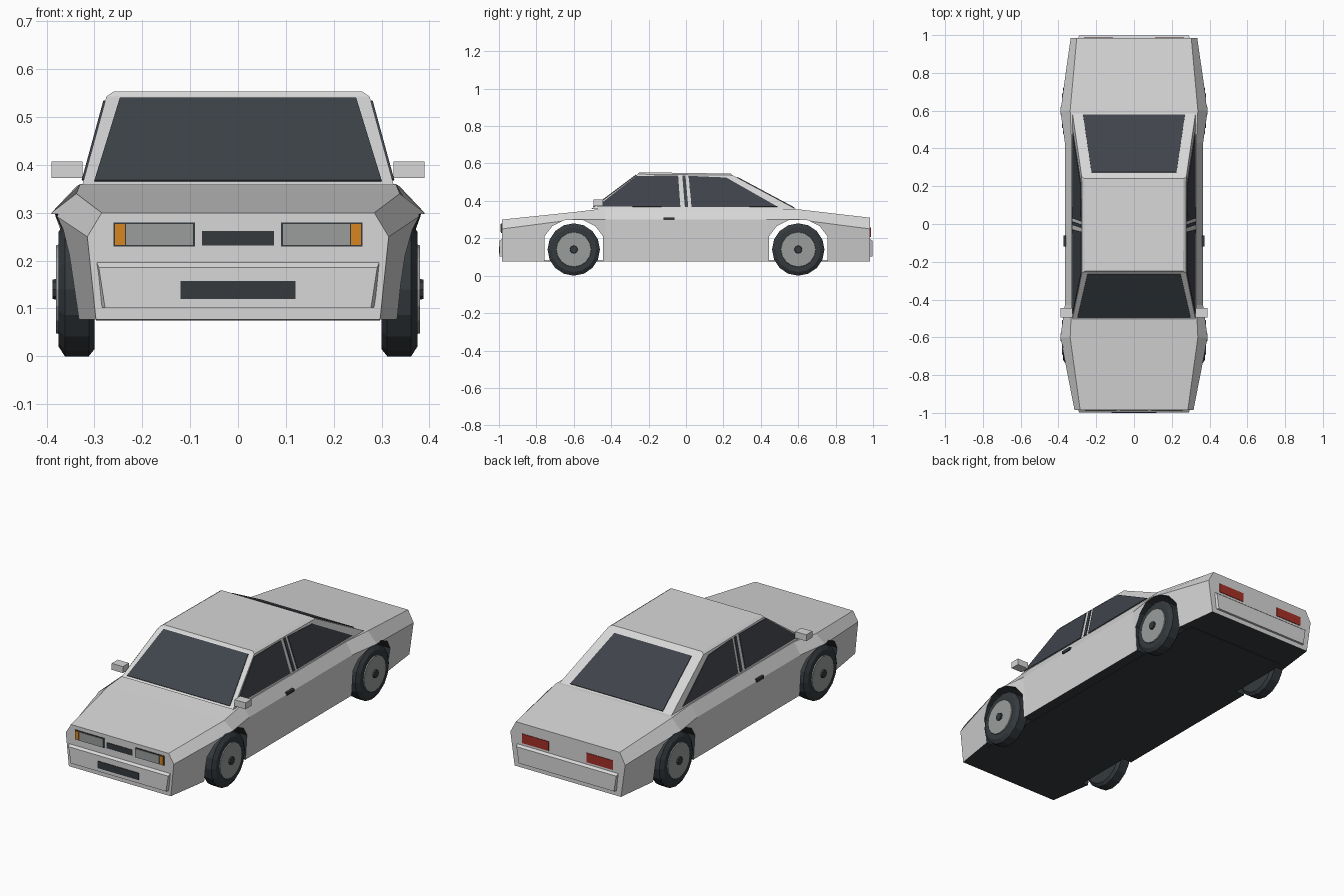
import bpy, bmesh, math
from mathutils import Vector

if "Cube" in bpy.data.objects:
    bpy.data.objects.remove(bpy.data.objects["Cube"])


def material(name, r, g, b):
    m = bpy.data.materials.new(name)
    m.use_nodes = True
    m.diffuse_color = (r, g, b, 1)
    m.node_tree.nodes["Principled BSDF"].inputs["Base Color"].default_value = (r, g, b, 1)
    return m


SILVER = material("silver paint", 0.68, 0.68, 0.68)
GLASS = material("tinted glass", 0.05, 0.058, 0.07)
CHARCOAL = material("charcoal", 0.035, 0.042, 0.048)
GREY = material("lamp and rim grey", 0.32, 0.34, 0.33)
AMBER = material("amber", 0.68, 0.24, 0.015)
RED = material("tail red", 0.38, 0.03, 0.02)


def loft(name, mat, rings):
    """Skin matching rings of points and cap both ends."""
    bm = bmesh.new()
    loops = [[bm.verts.new(p) for p in ring] for ring in rings]
    n = len(loops[0])
    for a, b in zip(loops, loops[1:]):
        for i in range(n):
            j = (i + 1) % n
            bm.faces.new((a[i], a[j], b[j], b[i]))
    bm.faces.new(loops[0])
    bm.faces.new(loops[-1])
    bmesh.ops.recalc_face_normals(bm, faces=bm.faces)
    mesh = bpy.data.meshes.new(name)
    bm.to_mesh(mesh)
    bm.free()
    mesh.materials.append(mat)
    obj = bpy.data.objects.new(name, mesh)
    bpy.context.collection.objects.link(obj)
    return obj


def plate(name, mat, pts, outward, lift=0.004):
    """Thin panel lying on a surface, raised along its outward side."""
    pts = [Vector(p) for p in pts]
    n = (pts[1] - pts[0]).cross(pts[2] - pts[0]).normalized()
    if n.dot(Vector(outward)) < 0:
        n = -n
    return loft(name, mat, [[p - n * 0.002 for p in pts], [p + n * lift for p in pts]])


def end_plate(name, mat, x0, x1, z0, z1, y, lift=0.003):
    pts = [(x0, y, z0), (x1, y, z0), (x1, y, z1), (x0, y, z1)]
    return plate(name, mat, pts, (0, y, 0), lift)


def box(name, mat, x0, x1, y0, y1, z0, z1):
    return loft(name, mat, [[(x0, y0, z), (x1, y0, z), (x1, y1, z), (x0, y1, z)] for z in (z0, z1)])


# Lower body: y, deck half width, deck height, waist half width, waist height, sill half width
FLOOR = 0.077
SECTIONS = [
    (-0.985, 0.285, 0.30, 0.315, 0.25, 0.297),
    (-0.60, 0.338, 0.34, 0.39, 0.30, 0.357),
    (-0.43, 0.33, 0.36, 0.366, 0.30, 0.352),
    (0.43, 0.33, 0.36, 0.366, 0.30, 0.352),
    (0.60, 0.338, 0.355, 0.39, 0.30, 0.357),
    (0.985, 0.303, 0.31, 0.335, 0.25, 0.31),
]
body = loft("body", SILVER, [
    [(-bx, y, FLOOR), (-mx, y, mz), (-tx, y, tz), (tx, y, tz), (mx, y, mz), (bx, y, FLOOR)]
    for y, tx, tz, mx, mz, bx in SECTIONS])

# Wheel arches cut through the body
ARCH = [(-0.157, 0), (-0.157, 0.21), (-0.115, 0.265), (-0.05, 0.297),
        (0.05, 0.297), (0.115, 0.265), (0.157, 0.21), (0.157, 0)]
for wy in (-0.6, 0.6):
    cutter = loft("arch_cutter", CHARCOAL, [[(x, wy + y, z) for y, z in ARCH] for x in (-0.5, 0.5)])
    cutter.hide_render = True
    mod = body.modifiers.new("arch", "BOOLEAN")
    mod.operation = "DIFFERENCE"
    mod.solver = "EXACT"
    mod.object = cutter
    bpy.context.view_layer.objects.active = body
    bpy.ops.object.modifier_apply(modifier=mod.name)
    bpy.data.objects.remove(cutter)

# Underside and arch linings are dark
body.data.materials.clear()
body.data.materials.append(SILVER)
body.data.materials.append(CHARCOAL)
for f in body.data.polygons:
    lining = abs(f.normal.y) > 0.9 and abs(f.center.y) < 0.8 and f.center.z < 0.3
    f.material_index = int(f.normal.z < -0.3 or lining)
box("floor_pan", CHARCOAL, -0.297, 0.297, -0.8, 0.8, FLOOR - 0.002, FLOOR + 0.004)


# Cabin with a slightly crowned roof
def side_x(z):
    return 0.325 - (z - 0.36) * 0.273


def cabin_ring(yf, zf, yr, zr, trim=0.0):
    xf, xr = side_x(zf) - trim, side_x(zr) - trim
    return [(-xf, yf, zf), (xf, yf, zf), (xr, yr, zr), (-xr, yr, zr)]


loft("cabin", SILVER, [
    cabin_ring(-0.505, 0.358, 0.585, 0.358),
    cabin_ring(-0.258, 0.543, 0.25, 0.537),
    cabin_ring(-0.25, 0.553, 0.24, 0.546, 0.012)])


# Windscreen and rear window
def screen(name, base, top, half_base, half_top, t0, t1):
    (y0, z0), (y1, z1) = base, top
    pts = [(hx, y0 + (y1 - y0) * t, z0 + (z1 - z0) * t)
           for hx, t in ((-half_base, t0), (half_base, t0), (half_top, t1), (-half_top, t1))]
    plate(name, GLASS, pts, (0, y0, 0.3))


screen("windscreen", (-0.505, 0.358), (-0.258, 0.543), 0.30, 0.247, 0.04, 0.97)
screen("rear_window", (0.585, 0.358), (0.25, 0.537), 0.27, 0.225, 0.02, 0.93)

# Side glass outlines (y, z)
SIDE_GLASS = {
    "front_side_window": [(-0.475, 0.37), (-0.265, 0.533), (-0.042, 0.534), (-0.03, 0.367)],
    "pillar_strip": [(-0.02, 0.534), (-0.003, 0.534), (0.012, 0.367), (-0.006, 0.367)],
    "rear_side_window": [(0.014, 0.533), (0.215, 0.524), (0.49, 0.368), (0.03, 0.367)],
}


# Wheel parts are rings around the x axis
def turned(name, mat, side, wy, sides, steps):
    step = 2 * math.pi / sides
    loft(name, mat, [[(side * x, wy + r * math.cos(i * step), 0.14 + r * math.sin(i * step))
                      for i in range(sides)] for x, r in steps])


for side, label in ((1, "left"), (-1, "right")):
    for name, outline in SIDE_GLASS.items():
        plate(label + "_" + name, GLASS, [(side * side_x(z), y, z) for y, z in outline], (side, 0, 0.2))

    for wy, end in ((-0.6, "front"), (0.6, "rear")):
        tag = label + "_" + end
        turned(tag + "_tyre", CHARCOAL, side, wy, 16,
               [(0.30, 0.125), (0.312, 0.14), (0.362, 0.14), (0.375, 0.12)])
        turned(tag + "_rim", GREY, side, wy, 16, [(0.365, 0.096), (0.38, 0.092)])
        turned(tag + "_hub", CHARCOAL, side, wy, 8, [(0.375, 0.023), (0.388, 0.02)])

    # Mirror and door handle
    box(label + "_mirror", SILVER, side * 0.325, side * 0.39, -0.495, -0.445, 0.373, 0.407)
    box(label + "_door_handle", CHARCOAL, side * 0.355, side * 0.372, -0.12, -0.062, 0.297, 0.312)

    # Lamps
    end_plate(label + "_lamp_surround", CHARCOAL, side * 0.09, side * 0.26, 0.229, 0.28, -0.985)
    end_plate(label + "_headlamp", GREY, side * 0.094, side * 0.234, 0.233, 0.276, -0.985, 0.006)
    end_plate(label + "_indicator", AMBER, side * 0.236, side * 0.257, 0.233, 0.276, -0.985, 0.006)
    end_plate(label + "_tail_lamp", RED, side * 0.11, side * 0.265, 0.208, 0.257, 0.985)

# Bumpers with a sloped upper edge
for d, end in ((-1, "front"), (1, "rear")):
    loft(end + "_bumper", SILVER, [
        [(-w0, d * y, 0.102), (w0, d * y, 0.102), (w1, d * y, z), (-w1, d * y, z)]
        for y, w0, w1, z in ((0.98, 0.287, 0.297, 0.2), (0.997, 0.278, 0.291, 0.186))])

# Grille and lower intake
end_plate("grille", CHARCOAL, -0.075, 0.075, 0.232, 0.262, -0.985)
end_plate("lower_intake", CHARCOAL, -0.12, 0.12, 0.12, 0.157, -0.997)
